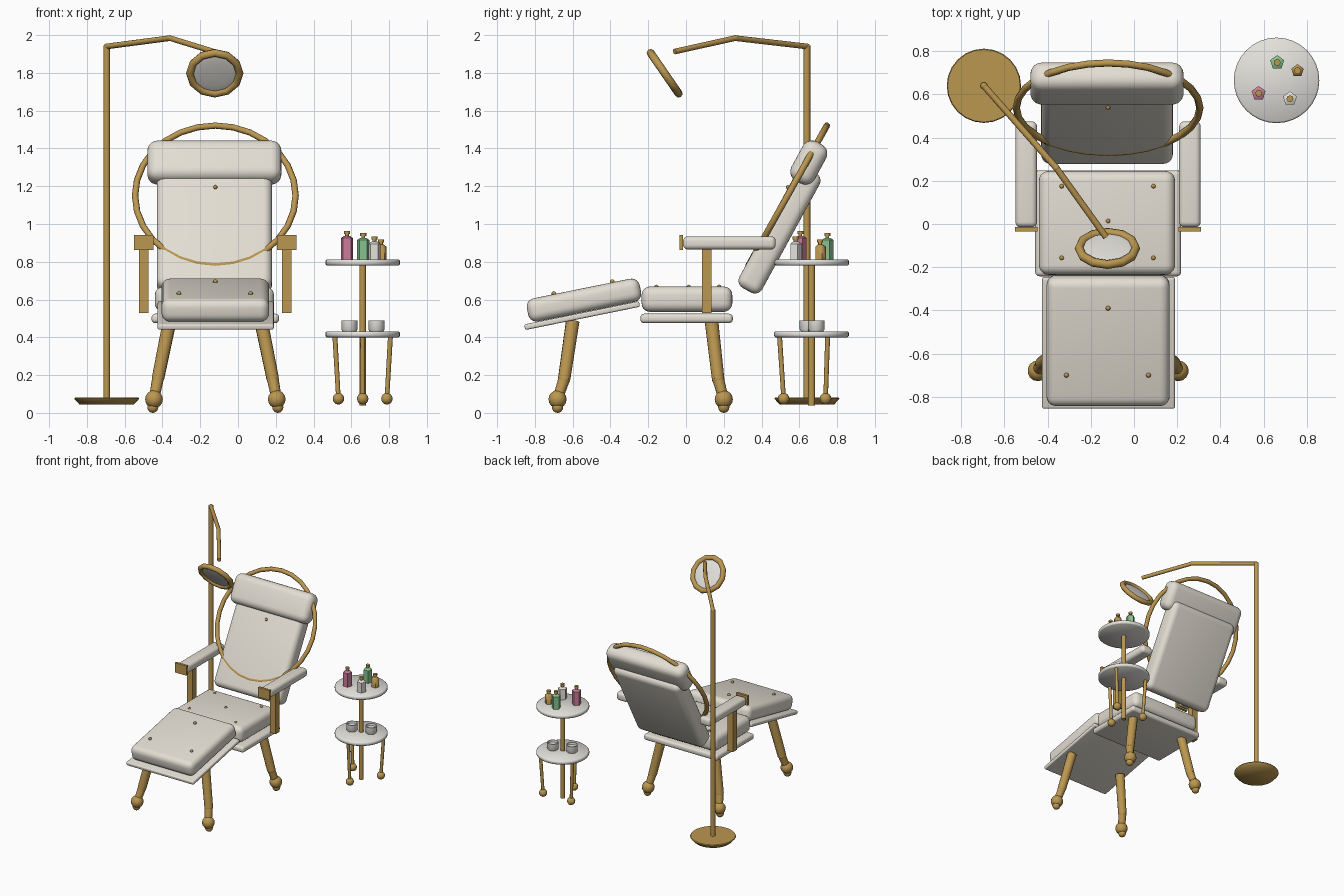
import bpy, bmesh, math
from mathutils import Vector, Matrix

cube = bpy.data.objects.get("Cube")
if cube:
    bpy.data.objects.remove(cube)

CX = -0.12          # chair centre line
BACK = 0.5          # backrest recline
parts = []


def material(name, rgb):
    m = bpy.data.materials.new(name)
    m.use_nodes = True
    m.diffuse_color = (*rgb, 1)
    m.node_tree.nodes["Principled BSDF"].inputs["Base Color"].default_value = (*rgb, 1)
    return m


cream = material("cream upholstery", (0.77, 0.73, 0.65))
white = material("white lacquer", (0.78, 0.76, 0.72))
gold = material("antique gold", (0.50, 0.31, 0.08))
pink = material("pink glass", (0.60, 0.20, 0.32))
green = material("green glass", (0.24, 0.54, 0.27))


def finish(name, bm, mat, matrix=Matrix()):
    mesh = bpy.data.meshes.new(name)
    bmesh.ops.recalc_face_normals(bm, faces=bm.faces)
    bm.to_mesh(mesh)
    bm.free()
    mesh.materials.append(mat)
    ob = bpy.data.objects.new(name, mesh)
    ob.matrix_world = matrix
    bpy.context.collection.objects.link(ob)
    parts.append(ob)
    return ob


def place(loc, tilt=0):
    return Matrix.Translation(loc) @ Matrix.Rotation(tilt, 4, 'X')


def box(name, loc, size, mat, bevel=0, tilt=0):
    bm = bmesh.new()
    bmesh.ops.create_cube(bm, size=1)
    bmesh.ops.scale(bm, vec=size, verts=bm.verts)
    if bevel:
        bmesh.ops.bevel(bm, geom=bm.edges[:], offset=bevel, segments=5,
                        profile=0.5, affect='EDGES')
    return finish(name, bm, mat, place(loc, tilt))


def lathe(name, loc, profile, mat, sides=24):
    """Stack of (radius, height) rings, capped at both ends."""
    bm = bmesh.new()
    rings = []
    for r, z in profile:
        rings.append([bm.verts.new((r * math.sin(math.tau * i / sides),
                                    r * math.cos(math.tau * i / sides), z))
                      for i in range(sides)])
    for a, b in zip(rings, rings[1:]):
        for i in range(sides):
            j = (i + 1) % sides
            bm.faces.new((a[i], a[j], b[j], b[i]))
    bm.faces.new(rings[0])
    bm.faces.new(rings[-1])
    return finish(name, bm, mat, place(loc))


def rod(name, a, b, r1, r2, mat, sides=12):
    a, b = Vector(a), Vector(b)
    bm = bmesh.new()
    bmesh.ops.create_cone(bm, cap_ends=True, segments=sides, radius1=r1, radius2=r2,
                          depth=(b - a).length)
    turn = (b - a).to_track_quat('Z', 'Y').to_matrix().to_4x4()
    return finish(name, bm, mat, Matrix.Translation((a + b) / 2) @ turn)


def ball(name, loc, size, mat, tilt=0, seg=14):
    bm = bmesh.new()
    bmesh.ops.create_uvsphere(bm, u_segments=seg, v_segments=seg // 2 + 1, radius=1)
    bmesh.ops.scale(bm, vec=size, verts=bm.verts)
    return finish(name, bm, mat, place(loc, tilt))


def ring(name, loc, major, minor, mat, tilt, seg, sides=8):
    bm = bmesh.new()
    loops = []
    for i in range(seg):
        turn = Matrix.Rotation(math.tau * i / seg, 3, 'Z')
        loops.append([bm.verts.new(turn @ Vector((major + minor * math.cos(math.tau * k / sides), 0,
                                                  minor * math.sin(math.tau * k / sides))))
                      for k in range(sides)])
    for i in range(seg):
        a, b = loops[i], loops[(i + 1) % seg]
        for k in range(sides):
            n = (k + 1) % sides
            bm.faces.new((a[k], b[k], b[n], a[n]))
    return finish(name, bm, mat, place(loc, tilt))


# Seat, leg rest and backrest
box("seat_base", (CX, 0.003, 0.5), (0.675, 0.49, 0.05), cream, 0.02)
box("seat_cushion", (CX - 0.005, 0.005, 0.602), (0.63, 0.48, 0.134), cream, 0.045)
box("leg_rest_base", (CX + 0.002, -0.55, 0.515), (0.615, 0.62, 0.03), cream, 0.01, 0.2)
box("leg_rest_cushion", (CX, -0.54, 0.597), (0.57, 0.61, 0.125), cream, 0.045, 0.2)
box("backrest", (CX - 0.005, 0.495, 0.965), (0.61, 0.138, 0.72), cream, 0.045, -BACK)
box("headrest", (CX - 0.005, 0.65, 1.325), (0.71, 0.14, 0.235), cream, 0.055, -BACK)
ring("back_hoop", (CX, 0.538, 1.15), 0.425, 0.017, gold, math.pi / 2 - 0.51, 28)

# Upholstery buttons
for x, y in ((-0.215, 0.175), (0.21, 0.175), (-0.215, -0.157), (0.21, -0.157), (0, 0.014)):
    ball("seat_button", (CX + x, y, 0.668), (0.011, 0.011, 0.011), gold, seg=8)
for x, y in ((0, -0.39), (-0.193, -0.70), (0.187, -0.70)):
    ball("leg_rest_button", (CX + x, y, 0.663 + (y + 0.55) * math.tan(0.2)),
         (0.012, 0.012, 0.012), gold, seg=8)
ball("backrest_button", (CX, 0.54, 1.195), (0.011, 0.011, 0.011), gold, seg=8)

# Arms and legs, mirrored about the chair centre line
for side, tag in ((1, "left"), (-1, "right")):
    ax = CX + side * 0.379
    box(tag + "_armrest", (ax, 0.23, 0.9), (0.1, 0.49, 0.07), cream, 0.025)
    box(tag + "_armrest_cap", (ax, -0.025, 0.903), (0.104, 0.02, 0.08), gold)
    box(tag + "_arm_post", (ax, 0.11, 0.697), (0.05, 0.05, 0.335), gold)
    for where, y_top, y_mid, y_foot in (("front", -0.60, -0.645, -0.68),
                                        ("back", 0.135, 0.17, 0.2)):
        name = tag + "_" + where
        top = (CX + side * 0.242, y_top, 0.485)
        mid = (CX + side * 0.304, y_mid, 0.18)
        foot = (CX + side * 0.325, y_foot, 0.072)
        rod(name + "_leg", mid, top, 0.033, 0.036, gold)
        ball(name + "_ankle", mid, (0.033, 0.033, 0.033), gold)
        rod(name + "_shin", foot, mid, 0.027, 0.031, gold)
        ball(name + "_foot", foot, (0.048, 0.048, 0.048), gold)
        ball(name + "_toe", (foot[0] + side * 0.006, y_foot, 0.03), (0.03, 0.03, 0.03), gold)

# Floor lamp
LX, LY = -0.695, 0.64
lathe("lamp_base", (LX, LY, 0.045), ((0.145, 0), (0.172, 0.03), (0.168, 0.036)), gold)
rod("lamp_pole", (LX, LY, 0.06), (LX, LY, 1.945), 0.018, 0.018, gold)
elbow = (-0.36, 0.26, 1.984)
rod("lamp_arm_back", (LX, LY, 1.94), elbow, 0.015, 0.015, gold)
rod("lamp_arm_front", elbow, (-0.13, -0.06, 1.913), 0.015, 0.015, gold)
for joint in ((LX, LY, 1.94), elbow):
    ball("lamp_joint", joint, (0.016, 0.016, 0.016), gold)
TILT = -0.967
ring("lamp_ring", (-0.123, -0.113, 1.798), 0.131, 0.021, gold, TILT, 12)
ball("lamp_lens", (-0.123, -0.113, 1.798), (0.122, 0.122, 0.012), white, TILT, 24)

# Side table
TX, TY = 0.66, 0.665
for name, z in (("upper_tray", 0.78), ("lower_tray", 0.4)):
    lathe(name, (TX, TY, z), ((0.19, 0), (0.198, 0.007), (0.198, 0.025), (0.19, 0.032)), white, 32)
rod("table_pole", (TX, TY, 0.04), (TX, TY, 0.785), 0.018, 0.018, gold)
for k in range(3):
    a = -math.pi / 2 + k * math.tau / 3
    c, s = math.cos(a), math.sin(a)
    low = (TX + 0.148 * c, TY + 0.148 * s, 0.075)
    rod("table_leg", low, (TX + 0.17 * c, TY + 0.17 * s, 0.41), 0.012, 0.013, gold)
    ball("table_foot", low, (0.031, 0.031, 0.031), gold)

# Bottles and bowls
for name, x, y, r, h, mat in (("pink_bottle", 0.577, 0.605, 0.034, 0.115, pink),
                              ("green_bottle", 0.663, 0.748, 0.034, 0.105, green),
                              ("white_bottle", 0.722, 0.58, 0.034, 0.085, white),
                              ("gold_bottle", 0.757, 0.71, 0.03, 0.07, gold)):
    lathe(name, (x, y, 0.81), ((r, 0), (r, h), (r * 0.45, h + 0.012)), mat, 5)
    lathe(name + "_neck", (x, y, 0.81 + h), ((0.01, 0), (0.01, 0.025)), gold, 8)
    lathe(name + "_cap", (x, y, 0.832 + h), ((0.016, 0), (0.016, 0.016)), gold, 8)
for x, y in ((0.59, 0.645), (0.733, 0.69)):
    lathe("bowl", (x, y, 0.43), ((0.036, 0), (0.043, 0.012), (0.043, 0.06),
                                 (0.037, 0.06), (0.034, 0.045)), white, 16)

# Smooth shading with sharp rims
bpy.ops.object.select_all(action='DESELECT')
for ob in parts:
    ob.select_set(True)
bpy.context.view_layer.objects.active = parts[0]
bpy.ops.object.shade_smooth_by_angle(angle=0.85)
